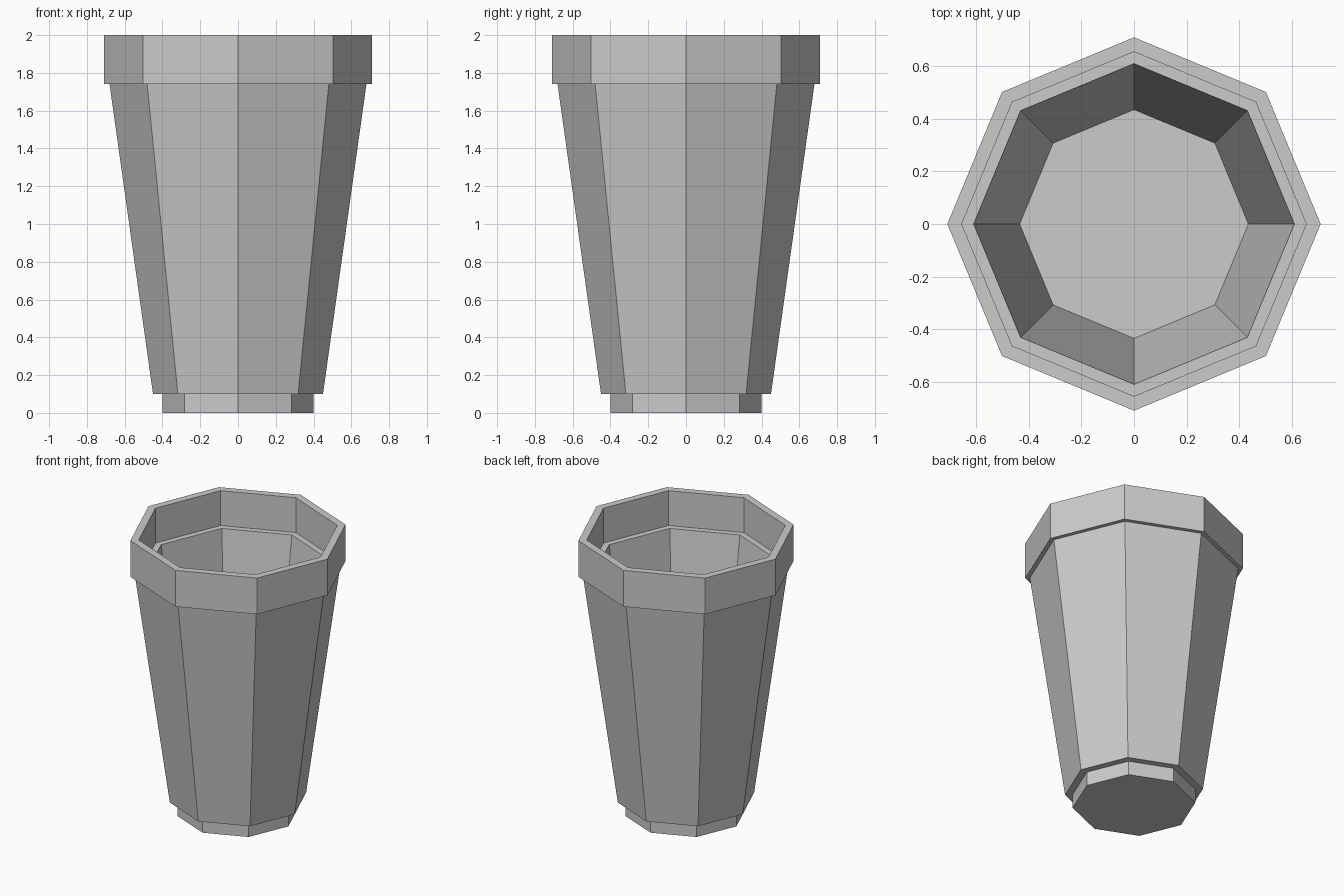
import bpy, bmesh, math

if "Cube" in bpy.data.objects:
    bpy.data.objects.remove(bpy.data.objects["Cube"])

SIDES = 8

# Radius / height profile, from the underside, up the outside and down the inside
PROFILE = [
    (0.40, 0.00), (0.40, 0.10),                 # foot
    (0.45, 0.10), (0.68, 1.74),                 # tapered body
    (0.71, 1.74), (0.71, 2.00),                 # rim outside
    (0.655, 2.00), (0.655, 1.75),               # rim inside
    (0.61, 1.75), (0.435, 0.47),                # ledge and inner wall
]


def lathe(name, profile, sides):
    bm = bmesh.new()
    rings = []
    for r, z in profile:
        rings.append([bm.verts.new((r * math.cos(2 * math.pi * i / sides),
                                    r * math.sin(2 * math.pi * i / sides), z))
                      for i in range(sides)])
    for a, b in zip(rings, rings[1:]):
        for i in range(sides):
            j = (i + 1) % sides
            bm.faces.new((a[i], a[j], b[j], b[i]))
    # underside and inner floor
    bm.faces.new(rings[0][::-1])
    bm.faces.new(rings[-1])
    bmesh.ops.recalc_face_normals(bm, faces=bm.faces[:])
    mesh = bpy.data.meshes.new(name)
    bm.to_mesh(mesh)
    bm.free()
    obj = bpy.data.objects.new(name, mesh)
    bpy.context.collection.objects.link(obj)
    return obj


lathe("octagonal_planter", PROFILE, SIDES)
